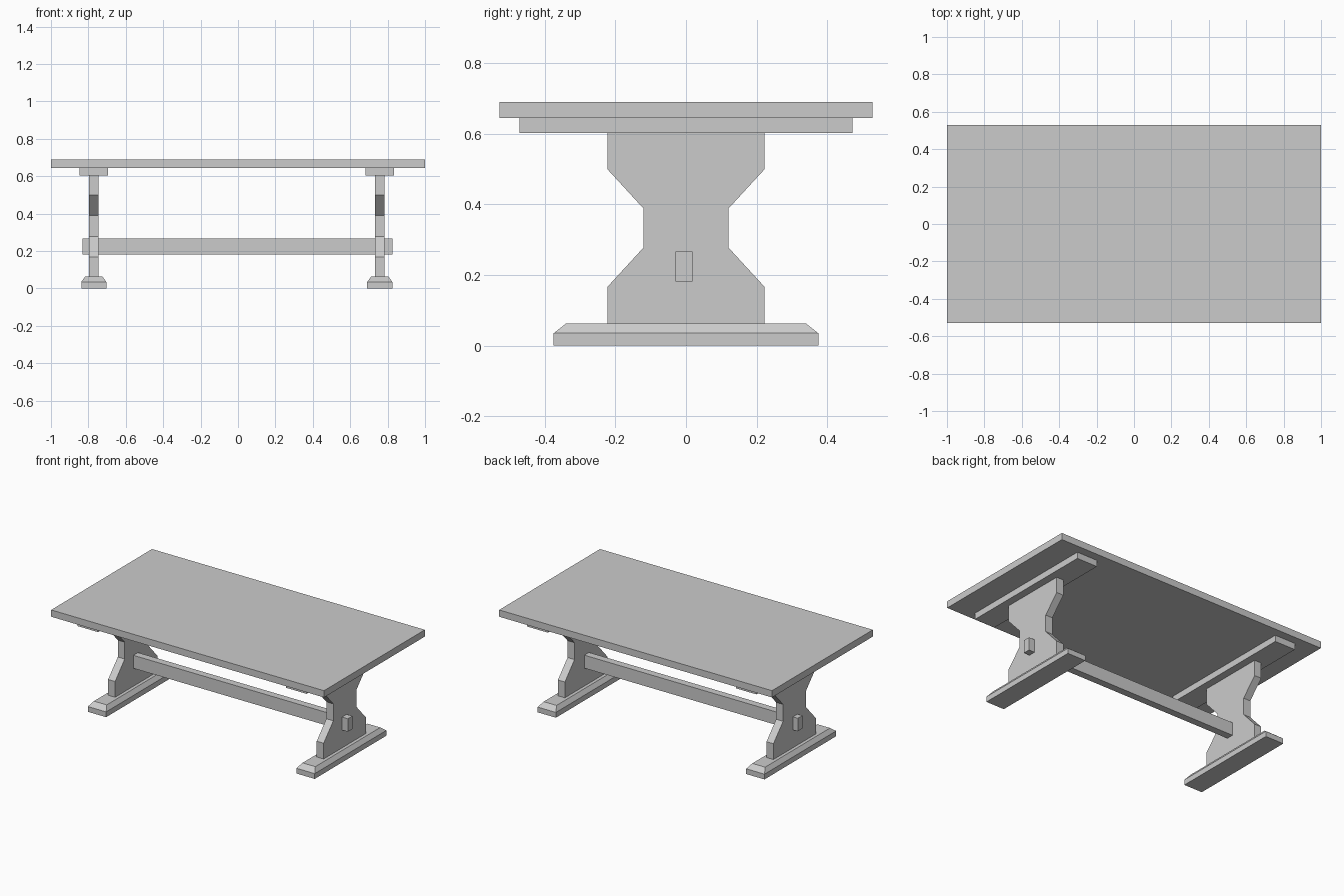
import bpy

if "Cube" in bpy.data.objects:
    bpy.data.objects.remove(bpy.data.objects["Cube"])


def mesh_object(name, verts, faces):
    mesh = bpy.data.meshes.new(name)
    mesh.from_pydata(verts, [], faces)
    mesh.update()
    obj = bpy.data.objects.new(name, mesh)
    bpy.context.collection.objects.link(obj)
    return obj


def loft(name, rings):
    """Skin equal-length closed rings and cap both ends."""
    n = len(rings[0])
    verts = [v for ring in rings for v in ring]
    faces = [tuple(reversed(range(n))), tuple(range(len(verts) - n, len(verts)))]
    for r in range(len(rings) - 1):
        for i in range(n):
            j = (i + 1) % n
            faces.append((r * n + i, r * n + j, (r + 1) * n + j, (r + 1) * n + i))
    return mesh_object(name, verts, faces)


def rect(x, y, hx, hy, z):
    return [(x - hx, y - hy, z), (x + hx, y - hy, z),
            (x + hx, y + hy, z), (x - hx, y + hy, z)]


def box(name, x, y, hx, hy, z0, z1):
    return loft(name, [rect(x, y, hx, hy, z0), rect(x, y, hx, hy, z1)])


# Tabletop
box("tabletop", 0, 0, 1.0, 0.528, 0.645, 0.69)

# Waisted outline of the leg panels: (half width, height)
half = [(0.222, 0.0625), (0.222, 0.167), (0.121, 0.277),
        (0.121, 0.389), (0.222, 0.499), (0.222, 0.603)]
outline = half + [(-y, z) for y, z in reversed(half)]

for side, x in (("left", -0.771), ("right", 0.758)):
    # Cleat under the top
    box(side + "_cleat", x, 0, 0.0755, 0.472, 0.603, 0.645)
    # Leg panel
    loft(side + "_leg_panel", [[(x + dx, y, z) for y, z in outline]
                               for dx in (-0.0255, 0.0255)])
    # Foot with chamfered upper edges
    loft(side + "_foot", [rect(x, 0, 0.067, 0.375, 0),
                          rect(x, 0, 0.067, 0.375, 0.035),
                          rect(x, 0, 0.047, 0.34, 0.0625)])

# Stretcher passing through both leg panels
box("stretcher", -0.003, -0.006, 0.829, 0.024, 0.181, 0.267)
